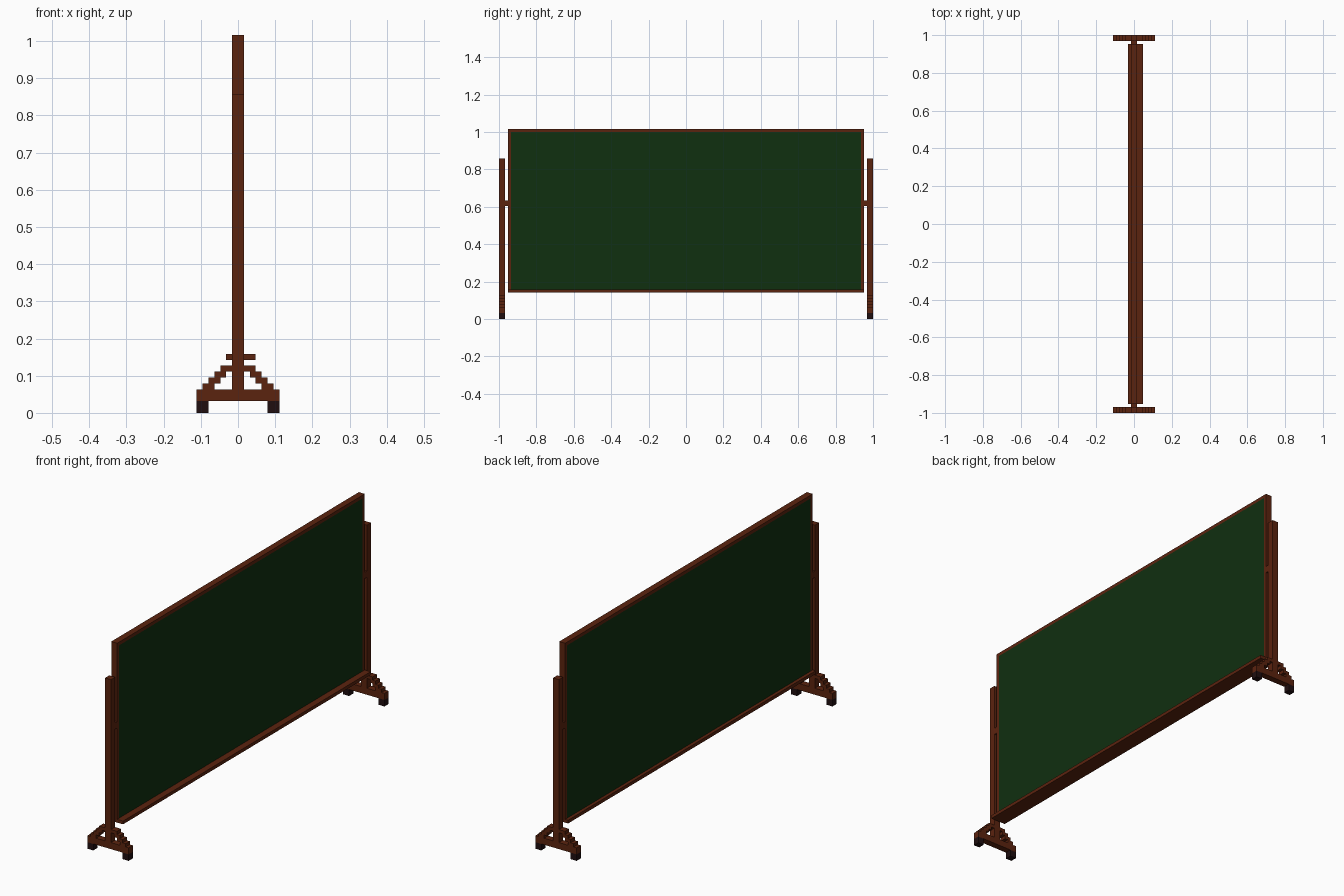
import bpy, bmesh

if "Cube" in bpy.data.objects:
    bpy.data.objects.remove(bpy.data.objects["Cube"])

U = 1 / 63  # block size: the whole board is 126 blocks long


def material(name, rgb):
    m = bpy.data.materials.new(name)
    m.diffuse_color = (*rgb, 1)
    m.use_nodes = True
    m.node_tree.nodes["Principled BSDF"].inputs["Base Color"].default_value = m.diffuse_color
    return m


WOOD = material("red brown wood", (0.105, 0.017, 0.0045))
GREEN = material("chalkboard green", (0.005, 0.029, 0.005))
RUBBER = material("dark wheel", (0.014, 0.0045, 0.005))


def link(name, bm, mat):
    bmesh.ops.recalc_face_normals(bm, faces=bm.faces)
    me = bpy.data.meshes.new(name)
    bm.to_mesh(me)
    bm.free()
    me.materials.append(mat)
    ob = bpy.data.objects.new(name, me)
    bpy.context.collection.objects.link(ob)
    return ob


def box(name, x, y, z, mat):
    """Box from (min, max) ranges in blocks."""
    bm = bmesh.new()
    bmesh.ops.create_cube(bm, size=1)
    for v in bm.verts:
        for i, (lo, hi) in enumerate((x, y, z)):
            v.co[i] = (lo if v.co[i] < 0 else hi) * U
    return link(name, bm, mat)


def stepped_brace(name, side, y):
    """Staircase profile in x/z, extruded along y."""
    outer = [(6, 4), (6, 5), (5, 5), (5, 6), (4, 6), (4, 7), (3, 7), (3, 8), (1, 8)]
    inner = [(1, 7), (2, 7), (2, 6), (3, 6), (3, 5), (4, 5), (4, 4)]
    bm = bmesh.new()
    verts = [bm.verts.new((side * x * U, y[0] * U, z * U)) for x, z in outer + inner]
    face = bm.faces.new(verts)
    ext = bmesh.ops.extrude_face_region(bm, geom=[face])["geom"]
    for v in ext:
        if isinstance(v, bmesh.types.BMVert):
            v.co.y = y[1] * U
    return link(name, bm, mat=WOOD)


# Writing panel, green on both sides, and its frame
box("writing_panel", (-1, 1), (-59, 59), (10, 63), GREEN)
box("frame_top", (-1, 1), (-60, 60), (63, 64), WOOD)
box("chalk_tray", (-2, 3), (-60, 60), (9, 10), WOOD)

# Stand at each end
for end, s in (("front", -1), ("back", 1)):
    def span(a, b):
        return tuple(sorted((s * a, s * b)))

    y = span(61, 63)
    box(f"frame_side_{end}", (-1, 1), span(59, 60), (10, 63), WOOD)
    box(f"pivot_{end}", (-1, 1), span(60, 61), (38, 40), WOOD)
    box(f"post_{end}", (-1, 1), y, (4, 54), WOOD)
    box(f"foot_{end}", (-7, 7), y, (2, 4), WOOD)
    for side, d in (("left", -1), ("right", 1)):
        stepped_brace(f"brace_{end}_{side}", d, y)
        box(f"wheel_{end}_{side}", tuple(sorted((5 * d, 7 * d))), y, (0, 2), RUBBER)
